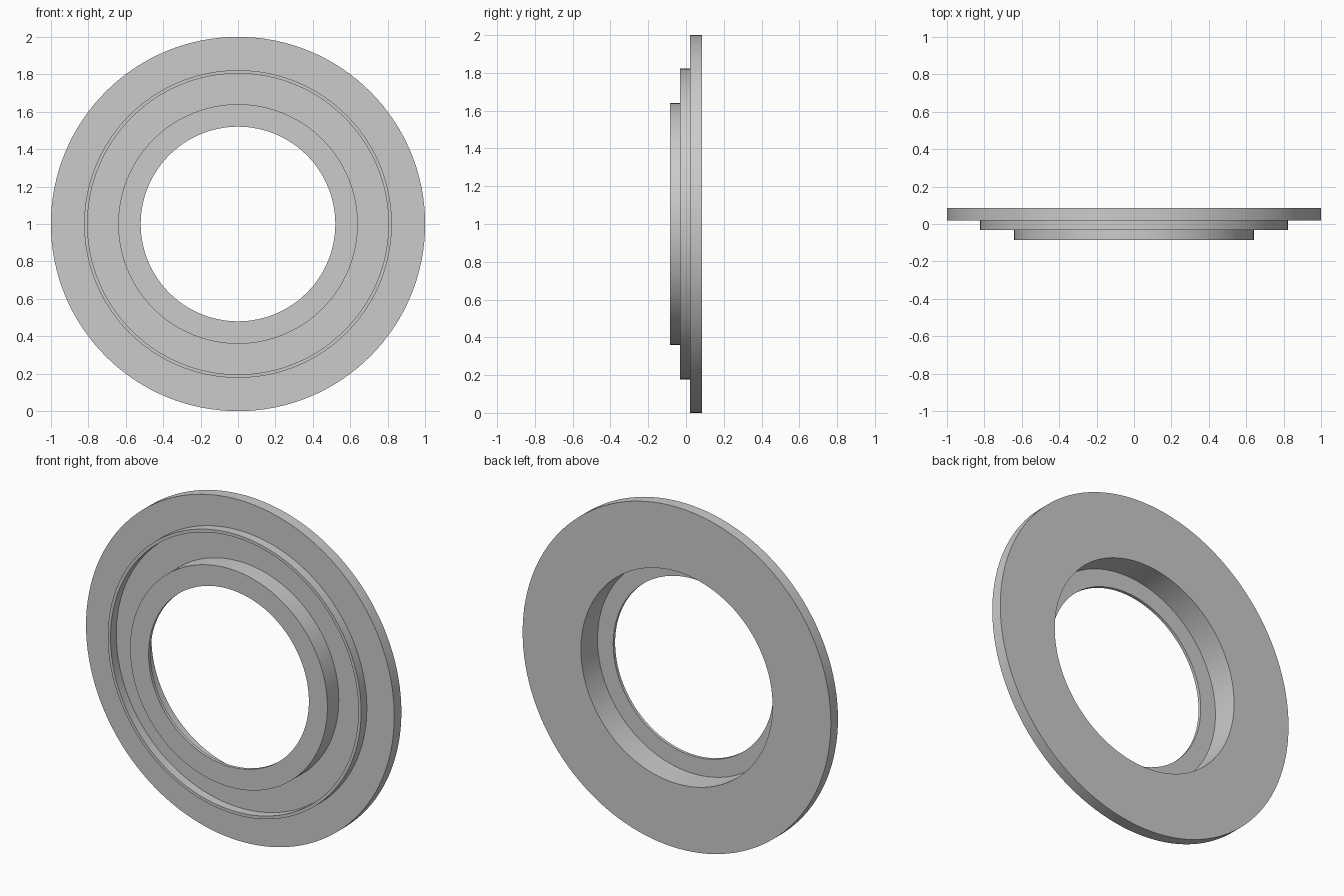
import bpy, bmesh, math
from mathutils import Vector

cube = bpy.data.objects.get("Cube")
if cube:
    bpy.data.objects.remove(cube, do_unlink=True)

SEGMENTS = 128
CENTRE = Vector((0, 0, 1))

# Single grey material
grey = bpy.data.materials.new("plain_grey")
grey.use_nodes = True
colour = (0.6, 0.6, 0.6, 1)
grey.diffuse_color = colour
grey.node_tree.nodes["Principled BSDF"].inputs["Base Color"].default_value = colour


def revolve(name, profile):
    """Spin a closed (radius, y) outline around the y axis through CENTRE."""
    bm = bmesh.new()
    verts = [bm.verts.new(CENTRE + Vector((r, y, 0))) for r, y in profile]
    edges = [bm.edges.new((a, b)) for a, b in zip(verts, verts[1:] + verts[:1])]
    bmesh.ops.spin(bm, geom=verts + edges, cent=CENTRE, axis=(0, 1, 0),
                   angle=math.tau, steps=SEGMENTS, use_duplicate=False)
    bmesh.ops.remove_doubles(bm, verts=bm.verts[:], dist=0.0005)
    bmesh.ops.recalc_face_normals(bm, faces=bm.faces[:])
    mesh = bpy.data.meshes.new(name)
    bm.to_mesh(mesh)
    bm.free()
    mesh.materials.append(grey)
    obj = bpy.data.objects.new(name, mesh)
    bpy.context.collection.objects.link(obj)
    bpy.ops.object.select_all(action="DESELECT")
    obj.select_set(True)
    bpy.context.view_layer.objects.active = obj
    bpy.ops.object.shade_smooth_by_angle(angle=math.radians(30))
    return obj


BACK, PLATE, RIM, FRONT = 0.086, 0.02, -0.033, -0.086
WALL = 0.018

# Ring plate with a thin raised rim, and a hollow collar with an inward lip
revolve("flanged_ring", [
    (1.0, BACK), (1.0, PLATE),
    (0.822, PLATE), (0.822, RIM), (0.822 - WALL, RIM), (0.822 - WALL, PLATE),
    (0.64, PLATE), (0.64, FRONT),
    (0.52, FRONT), (0.52, FRONT + WALL),
    (0.64 - WALL, FRONT + WALL), (0.64 - WALL, BACK),
])
